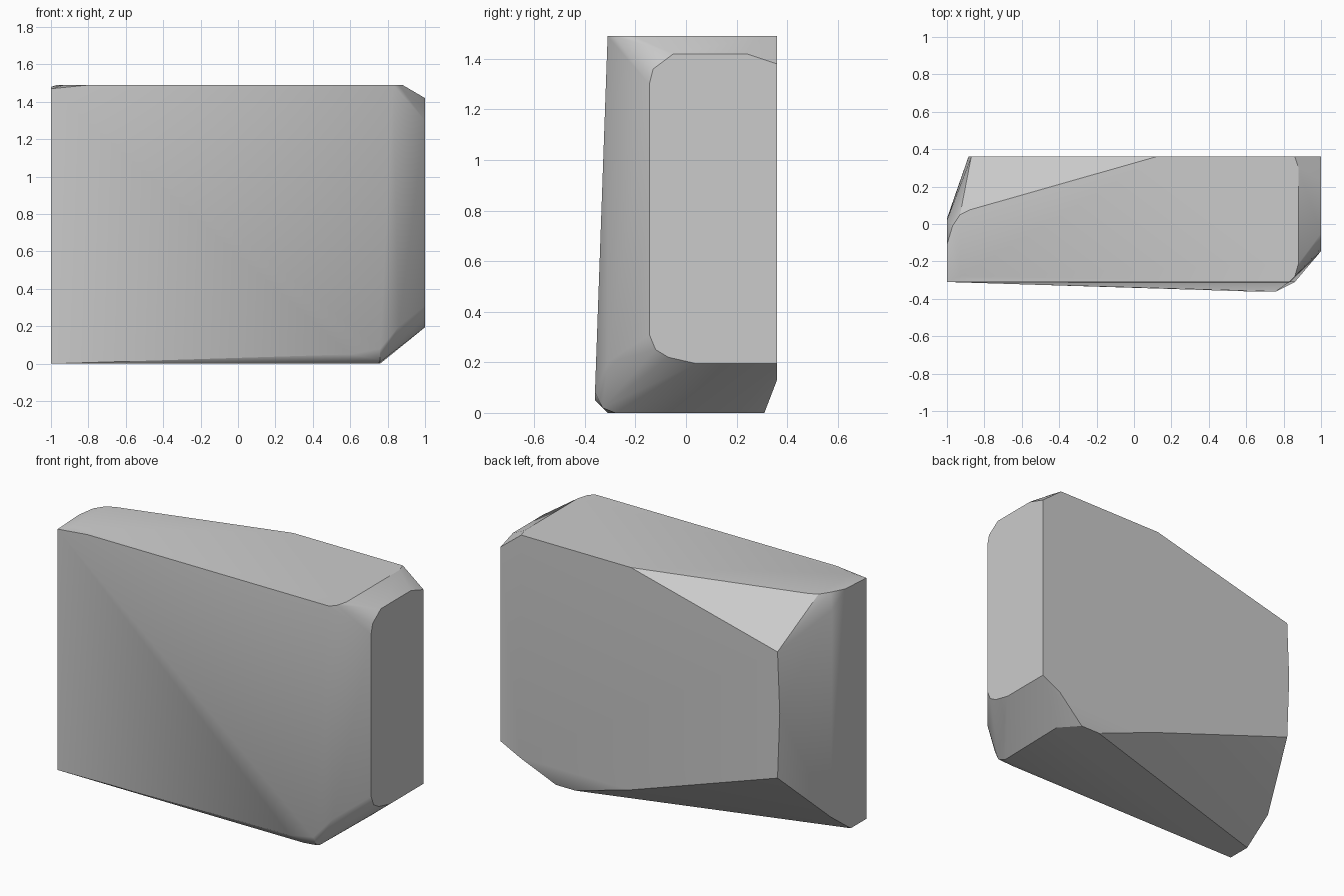
import bpy
import bmesh
import math

default_cube = bpy.data.objects.get("Cube")
if default_cube:
    bpy.data.objects.remove(default_cube, do_unlink=True)

# Outer limits of the block
HEIGHT = 1.49
BACK = 0.36
FRONT = -0.31


def make_material(name, colour):
    """One flat colour, for the viewport and for renders."""
    material = bpy.data.materials.new(name)
    material.use_nodes = True
    material.diffuse_color = colour
    shader = material.node_tree.nodes["Principled BSDF"]
    shader.inputs["Base Color"].default_value = colour
    shader.inputs["Roughness"].default_value = 0.8
    return material


def at_height(z, outline):
    """Horizontal outline of (x, y) pairs."""
    return [(x, y, z) for x, y in outline]


def at_depth(y, outline):
    """Upright outline of (x, z) pairs, facing front or back."""
    return [(x, y, z) for x, z in outline]


def at_side(x, outline):
    """Upright outline of (y, z) pairs, facing left or right."""
    return [(x, y, z) for y, z in outline]


def hull_object(name, points, material):
    """Stretch a convex skin over the outlines and keep its hard edges."""
    bm = bmesh.new()
    for point in points:
        bm.verts.new(point)
    result = bmesh.ops.convex_hull(bm, input=bm.verts[:])
    unused = [v for v in result["geom_interior"] if isinstance(v, bmesh.types.BMVert)]
    bmesh.ops.delete(bm, geom=unused, context="VERTS")
    bmesh.ops.dissolve_limit(bm, angle_limit=math.radians(1),
                             verts=bm.verts[:], edges=bm.edges[:])
    bmesh.ops.recalc_face_normals(bm, faces=bm.faces[:])

    mesh = bpy.data.meshes.new(name)
    bm.to_mesh(mesh)
    bm.free()
    mesh.materials.append(material)
    block = bpy.data.objects.new(name, mesh)
    bpy.context.collection.objects.link(block)

    bpy.ops.object.select_all(action="DESELECT")
    block.select_set(True)
    bpy.context.view_layer.objects.active = block
    bpy.ops.object.shade_smooth_by_angle(angle=math.radians(30))
    return block


# Flat top, cut away toward the back left
top = at_height(HEIGHT, [
    (-.8, FRONT), (.83, FRONT), (.86, -.28), (.88, -.21), (.88, .3),
    (.86, BACK), (.12, BACK), (-.88, .075), (-.93, .05), (-.97, -.01),
    (-.93, -.28)])

# Flat underside
bottom = at_height(0, [
    (-1, FRONT), (.66, FRONT), (.75, -.28), (.76, .2), (.66, .31),
    (.53, .31), (-1, -.16)])

# Back face
back = at_depth(BACK, [
    (-.87, 1.24), (-.885, .87), (-.87, .47), (.13, .13), (.87, .13)])

# Large chamfered face at one end
broad_end = at_side(1, [
    (-.145, .31), (-.145, 1.3), (-.13, 1.36), (-.05, 1.42), (.24, 1.42),
    (BACK, 1.38), (BACK, .195), (.04, .195), (-.07, .22), (-.12, .25)])

# Narrow face at the other end
narrow_end = at_side(-1, [
    (FRONT, 1.47), (-.11, 1.48), (.02, 1.4), (.03, .14)])

# Bulging lower corner of the front face
front_corner = [(.5, -.355, .045), (.6, -.36, .05), (.76, -.36, .08),
                (.76, -.33, .02), (.86, FRONT, .2)]

stone = make_material("stone grey", (0.6, 0.6, 0.6, 1))
hull_object("stone_block",
            top + bottom + back + broad_end + narrow_end + front_corner,
            stone)
